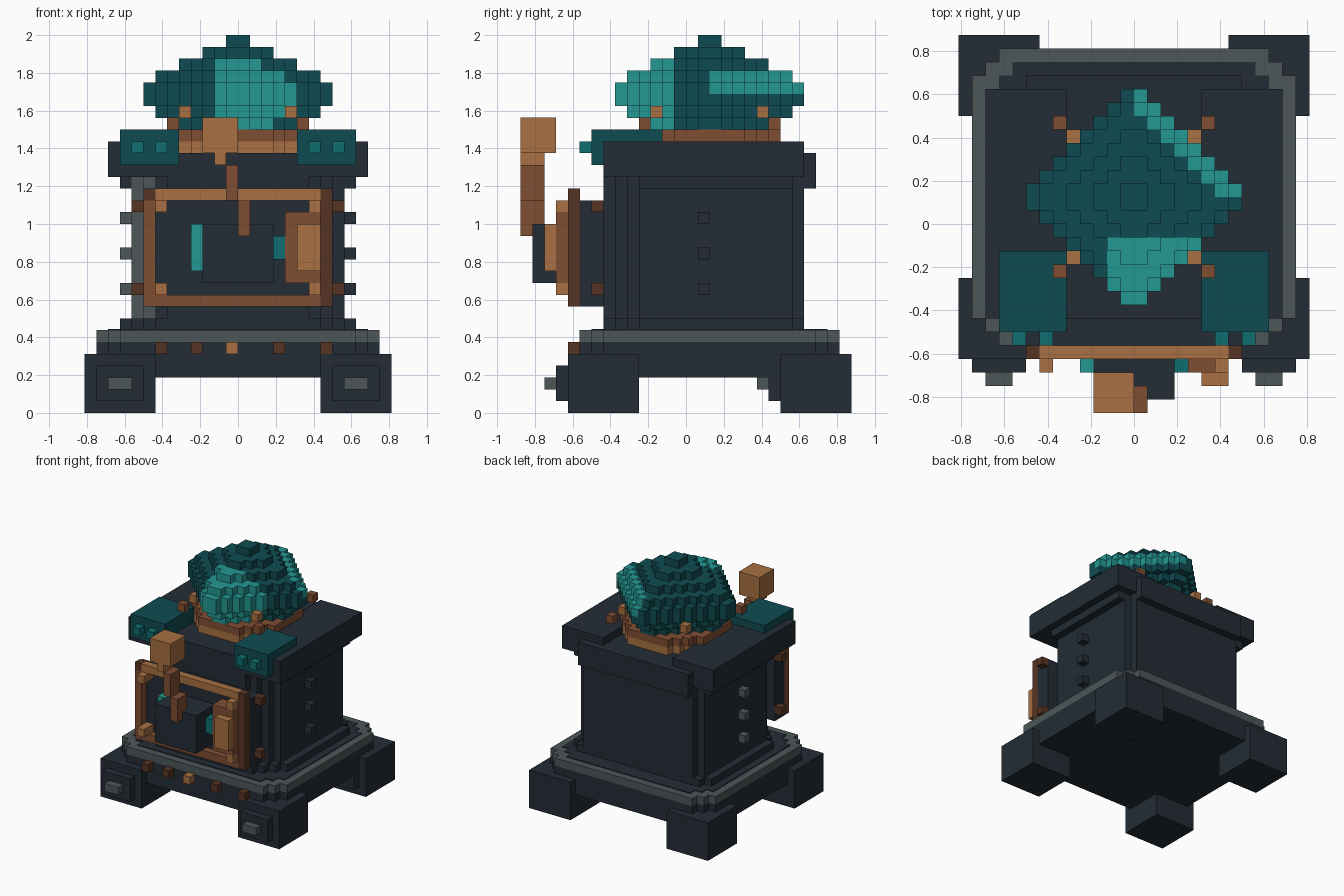
import bpy
import bmesh

cube = bpy.data.objects.get("Cube")
if cube:
    bpy.data.objects.remove(cube, do_unlink=True)

V = 0.0625  # one block of the grid


def material(name, rgb):
    lin = [(c / 255 / 12.92) if c / 255 <= 0.04045 else ((c / 255 + 0.055) / 1.055) ** 2.4 for c in rgb]
    m = bpy.data.materials.new(name)
    m.use_nodes = True
    m.diffuse_color = (*lin, 1)
    bsdf = m.node_tree.nodes["Principled BSDF"]
    bsdf.inputs["Base Color"].default_value = (*lin, 1)
    bsdf.inputs["Roughness"].default_value = 0.8
    return m


IRON = material("dark iron", (35, 44, 53))
GREY = material("worn grey", (76, 86, 88))
COPPER = material("light copper", (168, 112, 66))
BRONZE = material("bronze", (128, 78, 52))
RUST = material("dark rust", (86, 52, 35))
TEAL = material("deep teal", (15, 75, 82))
MIDTEAL = material("mid teal", (14, 110, 112))
BRIGHT = material("bright teal", (36, 152, 147))


def finish(name, bm, *mats):
    bmesh.ops.recalc_face_normals(bm, faces=bm.faces)
    me = bpy.data.meshes.new(name)
    bm.to_mesh(me)
    bm.free()
    for m in mats:
        me.materials.append(m)
    ob = bpy.data.objects.new(name, me)
    bpy.context.scene.collection.objects.link(ob)
    return ob


def prism(name, outline, z0, z1, *mats, rule=None):
    """Extrude a flat outline, given in blocks, from z0 to z1."""
    bm = bmesh.new()
    base = bm.faces.new([bm.verts.new((x * V, y * V, z0 * V)) for x, y in outline])
    ext = bmesh.ops.extrude_face_region(bm, geom=[base], use_keep_orig=True)
    top = [g for g in ext["geom"] if isinstance(g, bmesh.types.BMVert)]
    bmesh.ops.translate(bm, verts=top, vec=(0, 0, (z1 - z0) * V))
    if rule:
        for f in bm.faces:
            f.material_index = rule(f.calc_center_bounds() / V)
    return finish(name, bm, *mats)


def box(name, x0, x1, y0, y1, z0, z1, mat):
    return prism(name, [(x0, y0), (x1, y0), (x1, y1), (x0, y1)], z0, z1, mat)


def pair(name, x0, x1, y0, y1, z0, z1, mat):
    """The same box on both sides of the model."""
    box("left_" + name, x0, x1, y0, y1, z0, z1, mat)
    box("right_" + name, -x1, -x0, y0, y1, z0, z1, mat)


def stepped(w, y0, y1, nf, nb):
    """Rectangle outline with staircase corners (nf front steps, nb back steps)."""
    side = []
    for i in range(nf + 1):
        side.append((w - nf + i, y0 + i))
        if i < nf:
            side.append((w - nf + i, y0 + i + 1))
    for i in range(nb + 1):
        if i:
            side.append((w - i, y1 - nb + i - 1))
        side.append((w - i, y1 - nb + i))
    return side + [(-x, y) for x, y in reversed(side)]


# Feet with front plates
for end, y in (("front", -10), ("back", 8)):
    pair(end + "_foot", 7, 13, y, y + 6, 0, 5, IRON)
    pair(end + "_foot_plate", 8, 12, y - 1, y, 1, 4, IRON)
    pair(end + "_foot_stud", 9, 11, y - 2, y - 1, 2, 3, GREY)

# Base slab with grey rim
prism("base_slab", stepped(12, -9, 13, 2, 2), 3, 6, IRON)
prism("base_rim", stepped(12, -9, 13, 2, 2), 6, 7, GREY)
prism("base_top", stepped(11, -8, 12, 2, 2), 7, 7.1, IRON)
for i, (x, m) in enumerate([(-7, RUST), (-4, RUST), (-1, COPPER), (3, RUST), (7, RUST)]):
    box(f"base_rivet_{i + 1}", x, x + 1, -10, -9, 5, 6, m)

# Body, with one worn corner
prism("body", stepped(9, -7, 10, 3, 1), 7, 20, IRON, GREY,
      rule=lambda c: int(c.x < -6.5 and c.y < -3.9))
prism("body_foot_trim", stepped(10, -7, 10, 3, 1), 7, 8, IRON)
box("body_top_trim", -10, 10, -4, 9, 19, 20, IRON)
for i, z in enumerate((10, 13, 16)):
    box(f"left_side_rivet_{i + 1}", 9, 10, 1, 2, z, z + 1, IRON)
    box(f"right_side_rivet_{i + 1}", -10, -9, 1, 2, z, z + 1, GREY)

# Lid: lower middle between two raised sides, and a back ridge
box("lid_middle", -5, 5, -7, 10, 20, 22, IRON)
pair("lid_side", 5, 11, -7, 10, 20, 23, IRON)
box("lid_back_ridge", -8, 8, 10, 11, 19, 22, IRON)

# Teal shoulder pads with buttons
pair("pad", 5, 10, -8, -2, 21, 24, TEAL)
pair("pad_outer_button", 8, 9, -9, -8, 22, 23, MIDTEAL)
pair("pad_inner_button", 6, 7, -9, -8, 22, 23, MIDTEAL)

# Door panel and frame
box("door_panel", -8, 8, -9, -7, 9, 18, IRON)
box("frame_top", -7, 7, -10, -9, 18, 19, COPPER)
box("frame_bottom", -7, 7, -10, -9, 9, 10, BRONZE)
box("frame_right", -8, -7, -10, -9, 9, 18, BRONZE)
box("frame_right_cap", -8, -7, -10, -9, 18, 19, RUST)
box("frame_left", 7, 8, -10, -9, 9, 19, RUST)
for level, z in (("lower", 10), ("upper", 17)):
    pair(level + "_frame_rivet", 6, 7, -11, -9, z, z + 1, COPPER)
    pair(level + "_hinge", 8, 9, -8, -7, z, z + 1, RUST)

# Door handle, lock block and indicators
box("handle_plate", 4, 7, -11, -9, 11, 17, BRONZE)
box("handle_grip", 5, 7, -12, -11, 12, 16, COPPER)
box("lock_block", -3, 3, -13, -9, 11, 16, IRON)
box("bright_indicator", -4, -3, -11, -9, 12, 16, BRIGHT)
box("dim_indicator", 3, 4, -11, -9, 13, 15, MIDTEAL)

# Bent lever
box("lever_lower", 0, 1, -14, -12, 15, 18, BRONZE)
box("lever_middle", -1, 0, -14, -12, 18, 21, BRONZE)
box("lever_neck", -2, -1, -14, -12, 21, 22, COPPER)
box("lever_knob", -3, 0, -14, -11, 22, 25, COPPER)

# Gem collar and claws
prism("collar_lower", stepped(6, -4, 8, 3, 3), 22, 23, COPPER)
prism("collar_upper", stepped(6, -4, 8, 3, 3), 23, 24, BRONZE)
for end, outer, inner in (("front", -4, -3), ("back", 7, 6)):
    pair(end + "_claw_base", 5, 6, outer, outer + 1, 24, 25, BRONZE)
    pair(end + "_claw_tip", 4, 5, inner, inner + 1, 25, 26, COPPER)

# Gem: diamond layers of blocks, keeping only the outside faces
RADII = (6, 7, 8, 8, 7, 5, 3, 1)
cells = {}
for k, r in enumerate(RADII):
    z = 24 + k
    for x in range(-8, 8):
        for y in range(-6, 10):
            d = abs(x + 0.5) + abs(y - 1.5)
            if d <= r:
                patch = y < -1 and x >= -2
                streak = z in (27, 28) and x >= 0 and y >= 2 and d >= 7
                cells[x, y, z] = int(patch or streak)

bm = bmesh.new()
verts = {}
for cell, colour in cells.items():
    for axis in range(3):
        for s in (0, 1):
            near = list(cell)
            near[axis] += 2 * s - 1
            if tuple(near) in cells:
                continue
            quad = []
            for u, w in ((0, 0), (1, 0), (1, 1), (0, 1)):
                p = list(cell)
                p[axis] += s
                p[(axis + 1) % 3] += u
                p[(axis + 2) % 3] += w
                p = tuple(p)
                if p not in verts:
                    verts[p] = bm.verts.new([c * V for c in p])
                quad.append(verts[p])
            face = bm.faces.new(quad if s else quad[::-1])
            face.material_index = colour
finish("gem", bm, TEAL, BRIGHT)
